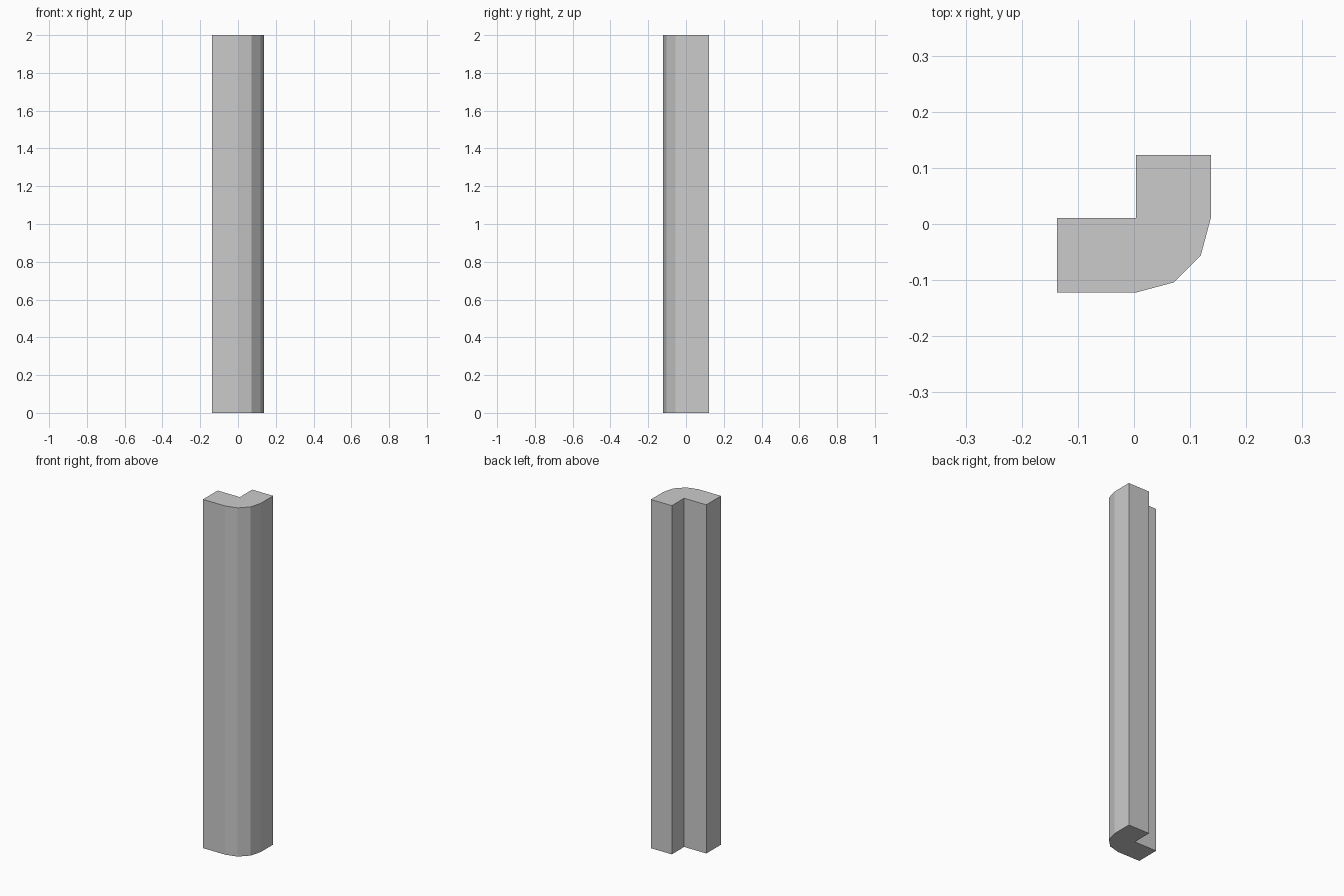
import bpy, bmesh
from math import cos, sin, radians

if "Cube" in bpy.data.objects:
    bpy.data.objects.remove(bpy.data.objects["Cube"])

HEIGHT = 2.0
CX, CY, R = 0.004, 0.011, 0.133   # inner corner and sweep radius
HALF_X, HALF_Y = 0.137, 0.123
SEGMENTS = 3

# L-shaped profile with a faceted outer corner
profile = [(-HALF_X, CY), (-HALF_X, CY - R)]
for i in range(SEGMENTS + 1):
    a = radians(-90 + 90 * i / SEGMENTS)
    profile.append((CX + R * cos(a), CY + R * sin(a)))
profile += [(CX + R, HALF_Y), (CX, HALF_Y), (CX, CY)]

# Corner post: profile extruded upwards
bm = bmesh.new()
base = bm.faces.new([bm.verts.new((x, y, 0)) for x, y in profile])
ext = bmesh.ops.extrude_face_region(bm, geom=[base], use_keep_orig=True)
top = [v for v in ext["geom"] if isinstance(v, bmesh.types.BMVert)]
bmesh.ops.translate(bm, verts=top, vec=(0, 0, HEIGHT))
bmesh.ops.recalc_face_normals(bm, faces=bm.faces)

mesh = bpy.data.meshes.new("corner_post")
bm.to_mesh(mesh)
bm.free()
bpy.context.collection.objects.link(bpy.data.objects.new("corner_post", mesh))
